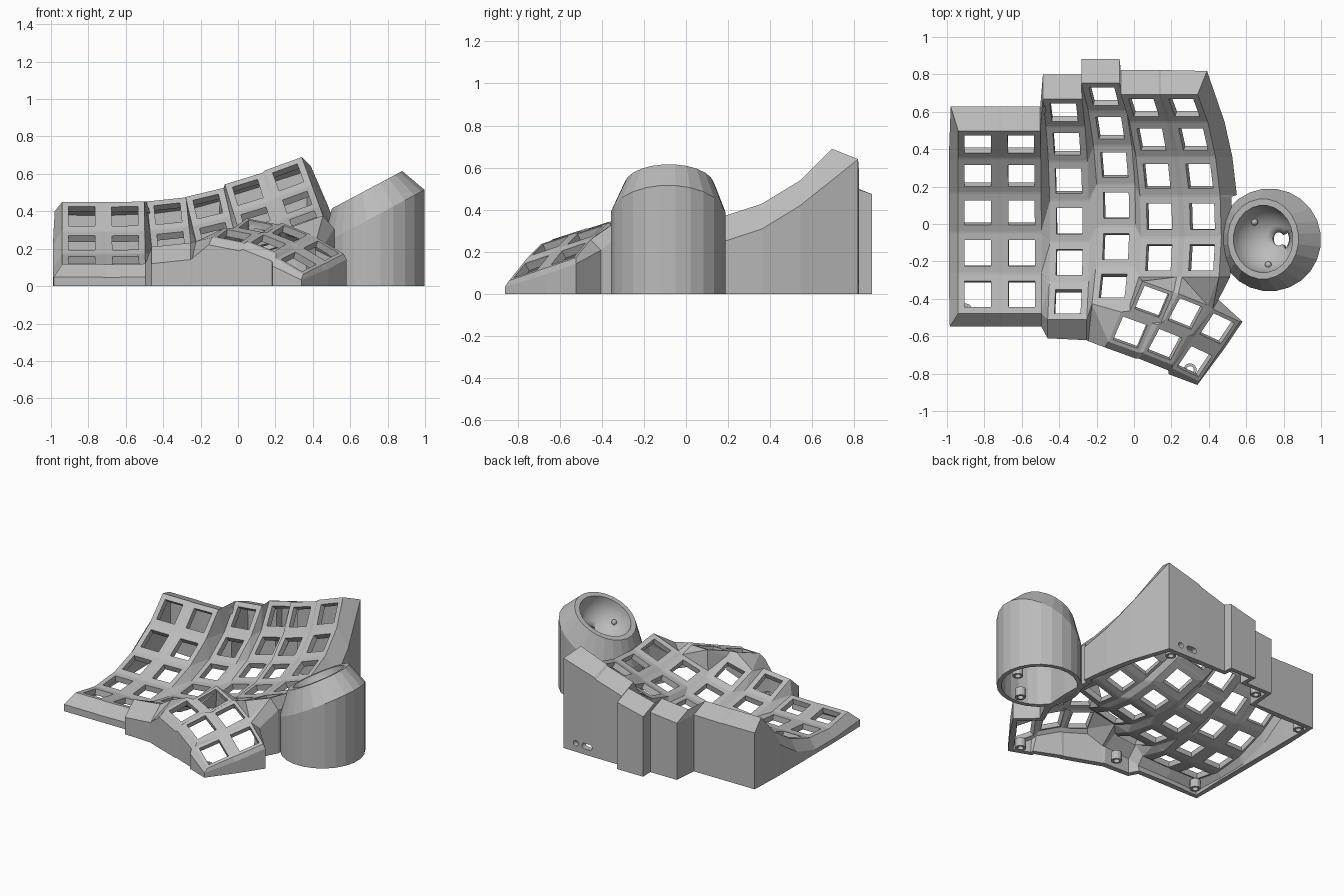
import bpy, bmesh
from math import sin, cos, radians, pi
from mathutils import Vector as V

cube = bpy.data.objects.get("Cube")
if cube:
    bpy.data.objects.remove(cube, do_unlink=True)

grey = bpy.data.materials.new("shell grey")
grey.use_nodes = True
grey.diffuse_color = (0.5, 0.5, 0.5, 1)
for node in grey.node_tree.nodes:
    if node.type == 'BSDF_PRINCIPLED':
        node.inputs["Base Color"].default_value = (0.5, 0.5, 0.5, 1)


def finish(bm, name, thickness):
    """Turn an open surface (outside up) into a solid-walled object."""
    bmesh.ops.recalc_face_normals(bm, faces=bm.faces)
    bm.normal_update()
    if sum(f.normal.z * f.calc_area() for f in bm.faces) < 0:
        bmesh.ops.reverse_faces(bm, faces=bm.faces)
    mesh = bpy.data.meshes.new(name)
    bm.to_mesh(mesh)
    bm.free()
    mesh.materials.append(grey)
    ob = bpy.data.objects.new(name, mesh)
    bpy.context.collection.objects.link(ob)
    if thickness:
        mod = ob.modifiers.new("wall thickness", 'SOLIDIFY')
        mod.thickness = thickness
        mod.offset = -1
    return ob


bm = bmesh.new()
SIDES = ((-1, 1), (1, 1), (1, -1), (-1, -1))
TL, TR, BR, BL = range(4)


def key(c, u, v, half, hole=0.07):
    """Square frame around one switch opening; returns its outer corners."""
    u = u.normalized()
    v = u.cross(v).cross(u).normalized()
    rings = [[bm.verts.new(c + u * a * h + v * b * h) for a, b in SIDES] for h in (half, hole)]
    o, i = rings
    for k in range(4):
        n = (k + 1) % 4
        bm.faces.new((o[k], o[n], i[n], i[k]))
    return o


def stitch(a, b):
    """Fill the strip between two chains of corners with triangles."""
    i = j = 0
    while i < len(a) - 1 or j < len(b) - 1:
        step_a = i < len(a) - 1 and (
            j == len(b) - 1 or (a[i + 1].co - b[j].co).length <= (a[i].co - b[j + 1].co).length)
        if step_a:
            bm.faces.new((a[i], a[i + 1], b[j]))
            i += 1
        else:
            bm.faces.new((a[i], b[j + 1], b[j]))
            j += 1


def join_column(keys):
    for a, b in zip(keys, keys[1:]):
        bm.faces.new((a[BL], a[BR], b[TR], b[TL]))


def left(col):
    return [k[s] for k in col for s in (TL, BL)]


def right(col):
    return [k[s] for k in col for s in (TR, BR)]


# Curved finger columns: rows follow one arc, each column has its own tilt
PITCH = [47, 33, 19, 5, -10, -24]
arc = [(0.0, 0.0)]
for r in range(5):
    a = radians((PITCH[r] + PITCH[r + 1]) / 2)
    y, z = arc[-1]
    arc.append((y - 0.22 * cos(a), z - 0.22 * sin(a)))
arc = [(y - arc[3][0], z - arc[3][1]) for y, z in arc]

COLUMNS = [  # x, y, z of the fourth row, tilt, rows
    (-0.835, -0.155, 0.09, 0, 5), (-0.60, -0.155, 0.09, 1, 5),
    (-0.345, 0.015, 0.105, 6, 6), (-0.095, 0.10, 0.15, 13.5, 6),
    (0.135, 0.04, 0.23, 17, 5), (0.365, 0.04, 0.315, 20, 5)]
cols = []
for x, y, z, tilt, rows in COLUMNS:
    t = radians(tilt)
    across, up, along = V((cos(t), 0, sin(t))), V((-sin(t), 0, cos(t))), V((0, 1, 0))
    col = []
    for (dy, dz), p in list(zip(arc, PITCH))[:rows]:
        v = along * cos(radians(p)) + up * sin(radians(p))
        col.append(key(V((x, y, z)) + along * dy + up * dz, across, v, 0.105))
    join_column(col)
    cols.append(col)
for a, b in zip(cols, cols[1:]):
    stitch(right(a), left(b))
A, B, C, D, E, F = cols

# Thumb cluster: three columns of two keys
THUMB = [((0.095, -0.415, 0.32), (-0.02, -0.58, 0.27), (0.18, -0.065, -0.035)),
         ((0.275, -0.48, 0.28), (0.165, -0.645, 0.23), (0.175, -0.07, -0.07)),
         ((0.445, -0.56, 0.19), (0.325, -0.735, 0.13), (0.17, -0.08, -0.10))]
thumb = []
for upper, lower, u in THUMB:
    p, q = V(upper), V(lower)
    col = [key(c, V(u), p - q, 0.09) for c in (p, q)]
    join_column(col)
    thumb.append(col)
for a, b in zip(thumb, thumb[1:]):
    stitch(right(a), left(b))

# Web between finger columns and thumb cluster
t0, t1, t2 = thumb
stitch([D[5][BL], D[5][BR], E[4][BL], E[4][BR], F[4][BL], F[4][BR]],
       [t0[1][BL], t0[1][TL], t0[0][BL], t0[0][TL], t0[0][TR],
        t1[0][TL], t1[0][TR], t2[0][TL]])

# Outline of the plate, each corner with its outward rim offset
back, side, outer = (0, 0.13, -0.05), (0.09, 0, -0.12), (-0.05, 0, -0.08)
front, thumb_front, thumb_end = (0, -0.07, -0.07), (-0.02, -0.03, -0.04), (0.015, 0, -0.03)
edge = [(A[0][TL], (-0.04, 0.13, -0.05))]
edge += [(k[s], back) for c in cols for k in c[:1] for s in (TL, TR)][1:-1]
edge += [(F[0][TR], (0.05, 0.125, -0.05))]
edge += [(c, side) for c in right(F)[1:6]]
edge += [(c, (0.06, 0, -0.07)) for c in right(F)[6:]]
edge += [(t2[0][TL], (0.03, 0.05, -0.05))]
edge += [(c, thumb_end) for c in right(t2)[:-1]] + [(t2[1][BR], (-0.01, -0.02, -0.03))]
edge += [(c[1][s], thumb_front) for c in reversed(thumb) for s in (BR, BL)][1:]
edge += [(D[5][BL], (-0.02, -0.20, -0.09)), (C[5][BR], (0, -0.11, -0.09)), (C[5][BL], (0, -0.10, -0.09))]
edge += [(B[4][BR], front), (B[4][BL], front), (A[4][BR], front), (A[4][BL], (-0.045, -0.07, -0.07))]
edge += [(c, outer) for c in reversed(left(A)[1:-1])]

# Sloped rim and vertical walls down to the ground
rim, foot = [], []
for corner, off in edge:
    p = corner.co + V(off)
    p.z = max(p.z, 0.03)
    rim.append(bm.verts.new(p))
    foot.append(bm.verts.new((p.x, p.y, 0)))
port_wall = None
for i, (corner, off) in enumerate(edge):
    n = (i + 1) % len(edge)
    bm.faces.new((corner, edge[n][0], rim[n], rim[i]))
    wall = bm.faces.new((rim[i], rim[n], foot[n], foot[i]))
    if corner is F[0][TL]:
        port_wall = wall

# Cable slot and round port through the back wall
p, q = [v.co.copy() for v in port_wall.verts][3:1:-1]
along = (q - p).normalized()
loops = list(port_wall.edges)
for dist, slot in ((0.06, 0.02), (0.15, 0)):
    ring = []
    for k in range(16):
        a = 2 * pi * (k + 0.5) / 16
        s = dist + 0.02 * cos(a) + (slot if cos(a) > 0 else -slot)
        ring.append(bm.verts.new(p + along * s + V((0, 0, 0.06 + 0.02 * sin(a)))))
    loops += [bm.edges.new((ring[k], ring[k - 1])) for k in range(16)]
port_wall.normal_update()
filled = bmesh.ops.triangle_fill(bm, edges=loops, use_beauty=True, normal=port_wall.normal)
if any(isinstance(g, bmesh.types.BMFace) for g in filled["geom"]):
    bm.faces.remove(port_wall)
finish(bm, "key_shell", 0.04)

# Ball socket: upright drum, slanted shoulder, tilted rim and round bowl
bm = bmesh.new()
SEG = 24
slant = radians(28)
tilt_x, tilt_n = V((cos(slant), 0, sin(slant))), V((-sin(slant), 0, cos(slant)))
bowl_centre = V((0.69, -0.08, 0.515))


def bowl_ring(r, depth):
    return [bm.verts.new(bowl_centre + tilt_x * r * cos(a) + V((0, r * sin(a), 0)) - tilt_n * depth)
            for a in angles]


angles = [2 * pi * (k + 0.5) / SEG for k in range(SEG)]
drum = [(0.725 + 0.275 * cos(a), -0.085 + 0.275 * sin(a)) for a in angles]
rings = [[bm.verts.new((x, y, 0)) for x, y in drum],
         [bm.verts.new((x, y, 0.37 + 0.53 * (x - 0.725))) for x, y in drum],
         bowl_ring(0.215, 0), bowl_ring(0.18, 0)]
STEPS = 8
rings += [bowl_ring(0.18 * cos(pi / 2 * s / STEPS), 0.18 * sin(pi / 2 * s / STEPS))
          for s in range(1, STEPS)]
for n, (a, b) in enumerate(zip(rings, rings[1:])):
    for k in range(SEG):
        f = bm.faces.new((a[k - 1], a[k], b[k], b[k - 1]))
        f.smooth = n > 2
bm.faces.new(rings[-1]).smooth = True
# Sensor window in the bowl
window = [f for f in bm.faces if f.smooth
          and abs(f.calc_center_median().x - 0.785) < 0.035
          and abs(f.calc_center_median().y + 0.085) < 0.035]
bmesh.ops.delete(bm, geom=window, context='FACES')
finish(bm, "ball_socket", 0.03)

# Three small bearings that carry the ball
bm = bmesh.new()
for k in range(3):
    a = 2 * pi * k / 3 + radians(140)
    d = tilt_x * cos(a) * 0.8 + V((0, sin(a) * 0.8, 0)) - tilt_n * 0.6
    made = bmesh.ops.create_uvsphere(bm, u_segments=12, v_segments=8, radius=0.018)
    bmesh.ops.translate(bm, verts=made["verts"], vec=bowl_centre + d * 0.175)
for f in bm.faces:
    f.smooth = True
finish(bm, "socket_bearings", 0)

# Screw posts standing inside the walls
for x, y in ((-0.92, 0.55), (-0.90, -0.46), (-0.42, 0.72), (0.32, 0.75), (-0.28, -0.51),
             (0.30, -0.78), (0.91, -0.08), (0.72, -0.28)):
    bm = bmesh.new()
    ring = bmesh.ops.create_circle(bm, segments=16, radius=0.035)["verts"]
    bmesh.ops.translate(bm, verts=ring, vec=(x, y, 0))
    up = bmesh.ops.extrude_edge_only(bm, edges=bm.edges[:])["geom"]
    bmesh.ops.translate(bm, verts=[g for g in up if isinstance(g, bmesh.types.BMVert)], vec=(0, 0, 0.06))
    bmesh.ops.recalc_face_normals(bm, faces=bm.faces)
    finish(bm, "screw_post", 0.015)
